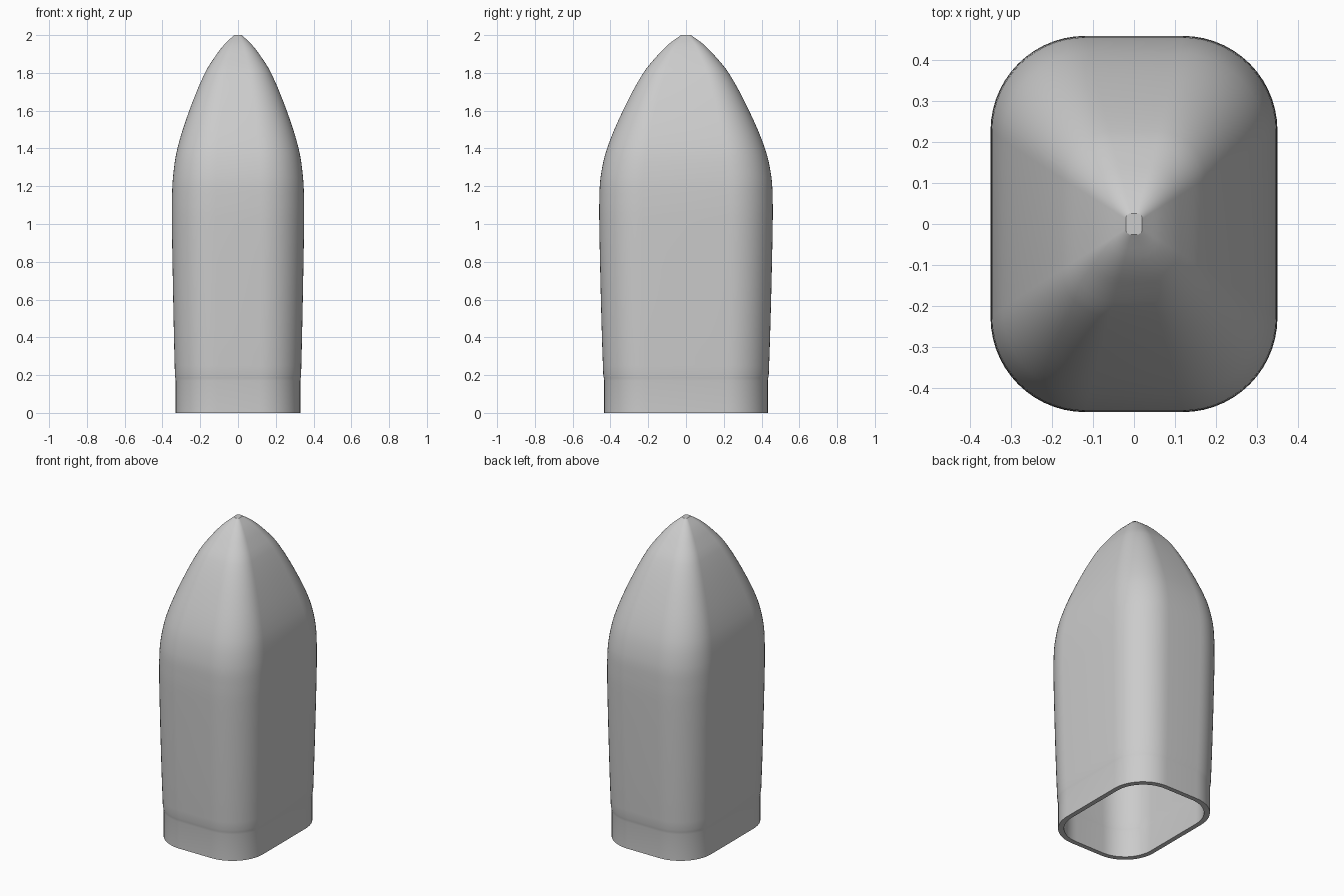
import bpy, bmesh, math

cube = bpy.data.objects.get("Cube")
if cube:
    bpy.data.objects.remove(cube, do_unlink=True)

WALL = 0.03
CORNER_STEPS = 14

grey = bpy.data.materials.new("plain grey")
grey.use_nodes = True
grey.diffuse_color = (0.6, 0.6, 0.6, 1)
grey.node_tree.nodes["Principled BSDF"].inputs["Base Color"].default_value = (0.6, 0.6, 0.6, 1)

# Half width, half depth and height up the shell: collar, body, nose
COLLAR = [(0.33, 0.433, 0), (0.33, 0.433, 0.17), (0.332, 0.435, 0.185)]
BODY = [(0.334, 0.438, 0.2), (0.339, 0.445, 0.4), (0.345, 0.453, 0.7),
        (0.35, 0.459, 1.0), (0.35, 0.459, 1.12), (0.344, 0.452, 1.25),
        (0.321, 0.418, 1.4), (0.258, 0.334, 1.6), (0.175, 0.226, 1.8),
        (0.112, 0.144, 1.9), (0.068, 0.088, 1.955), (0.02, 0.026, 2.0)]


def smooth_path(points, steps=4):
    """Catmull-Rom curve through the points, spaced by chord length."""
    def tangent(i):
        a, b = points[max(i - 1, 0)], points[min(i + 1, len(points) - 1)]
        return [(q - p) / (b[2] - a[2]) for p, q in zip(a, b)]

    path = []
    for i in range(len(points) - 1):
        p, q, m, n = points[i], points[i + 1], tangent(i), tangent(i + 1)
        h = q[2] - p[2]
        for s in range(steps):
            t = s / steps
            path.append(tuple(
                (2 * t**3 - 3 * t**2 + 1) * p[k] + (t**3 - 2 * t**2 + t) * h * m[k]
                + (3 * t**2 - 2 * t**3) * q[k] + (t**3 - t**2) * h * n[k]
                for k in range(3)))
    return path + [points[-1]]


def ring(bm, hx, hy, z):
    """Rounded rectangle of vertices."""
    r = hx * 0.66
    verts = []
    for quarter, (sx, sy) in enumerate([(1, 1), (-1, 1), (-1, -1), (1, -1)]):
        for i in range(CORNER_STEPS + 1):
            a = (quarter + i / CORNER_STEPS) * math.pi / 2
            verts.append(bm.verts.new((sx * (hx - r) + r * math.cos(a),
                                       sy * (hy - r) + r * math.sin(a), z)))
    return verts


def bridge(bm, lower, upper):
    n = len(lower)
    for i in range(n):
        j = (i + 1) % n
        bm.faces.new((lower[i], lower[j], upper[j], upper[i]))


# Hollow shell: up the outside, then the same path set in by the wall
path = COLLAR + smooth_path(BODY)
inner_path = [(x - WALL, y - WALL, z) for x, y, z in path if x - WALL > 0.02]

bm = bmesh.new()
outer = [ring(bm, *p) for p in path]
inner = [ring(bm, *p) for p in inner_path]
for rings in (outer, inner):
    for a, b in zip(rings, rings[1:]):
        bridge(bm, a, b)
    bm.faces.new(rings[-1])
bridge(bm, inner[0], outer[0])  # bottom rim
bmesh.ops.recalc_face_normals(bm, faces=bm.faces)

mesh = bpy.data.meshes.new("hollow_shell")
bm.to_mesh(mesh)
bm.free()
mesh.materials.append(grey)
shell = bpy.data.objects.new("hollow_shell", mesh)
bpy.context.collection.objects.link(shell)

bpy.ops.object.select_all(action="DESELECT")
shell.select_set(True)
bpy.context.view_layer.objects.active = shell
bpy.ops.object.shade_smooth_by_angle(angle=math.radians(30))
